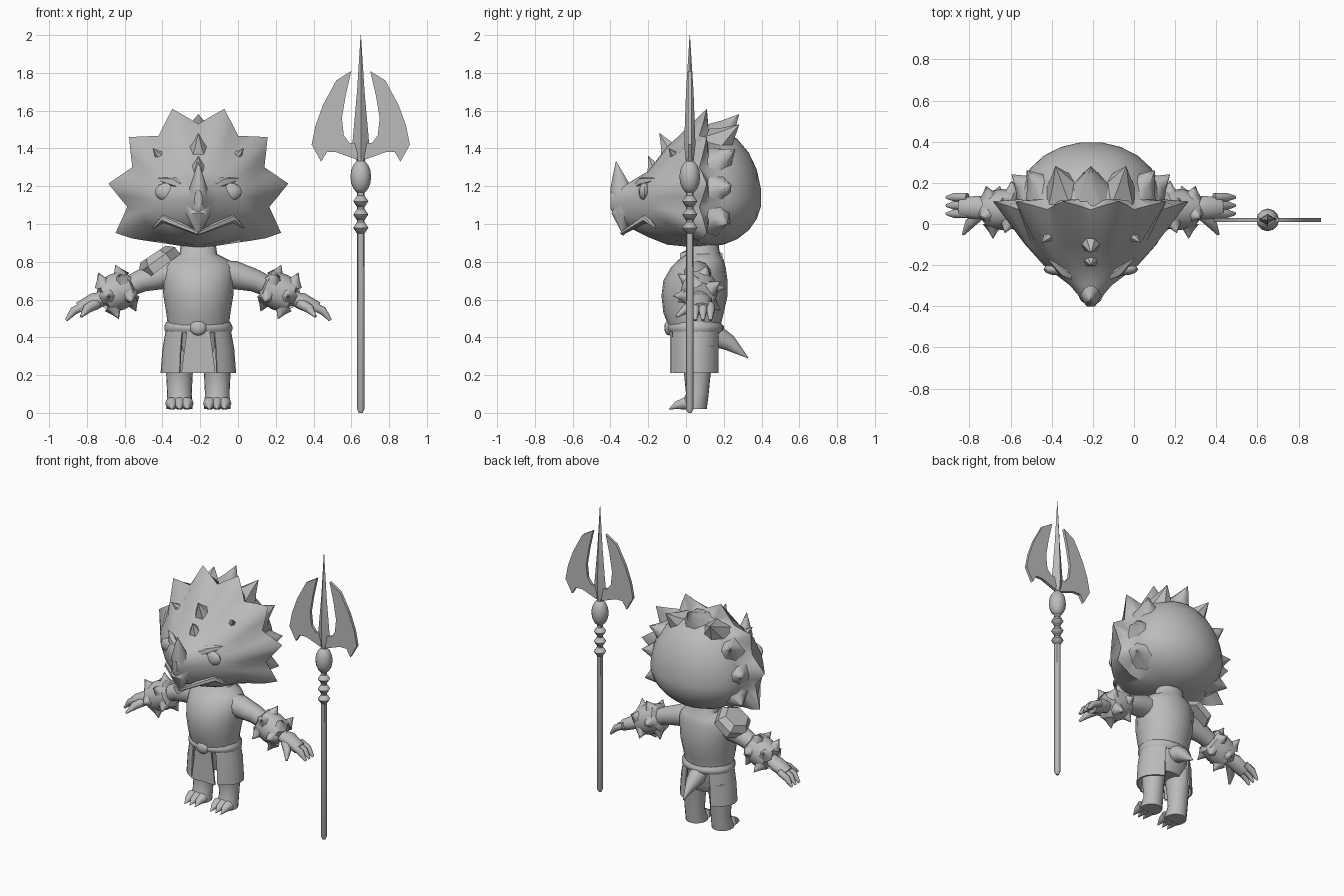
import bpy, bmesh
from math import sin, cos, pi, radians
from mathutils import Matrix, Vector

cube = bpy.data.objects.get("Cube")
if cube:
    bpy.data.objects.remove(cube, do_unlink=True)

shade = .5
grey = bpy.data.materials.new("plain grey")
grey.use_nodes = True
grey.diffuse_color = (shade, shade, shade, 1)
principled = grey.node_tree.nodes["Principled BSDF"]
principled.inputs["Base Color"].default_value = (shade, shade, shade, 1)

BODY = Vector((-.21, 0, 0))
STAFF = Vector((.65, .02, 0))


def finish(name, bm, origin=BODY, mirrored=False, crease=45):
    """Turn a bmesh into an object, mirrored across its own origin if asked."""
    bmesh.ops.recalc_face_normals(bm, faces=bm.faces)
    mesh = bpy.data.meshes.new(name)
    bm.to_mesh(mesh)
    bm.free()
    mesh.materials.append(grey)
    part = bpy.data.objects.new(name, mesh)
    part.location = origin
    bpy.context.collection.objects.link(part)
    bpy.ops.object.select_all(action="DESELECT")
    part.select_set(True)
    bpy.context.view_layer.objects.active = part
    bpy.ops.object.shade_smooth_by_angle(angle=radians(crease))
    if mirrored:
        part.modifiers.new("Mirror", "MIRROR").use_mirror_merge = False
    return part


def loft(name, rings, **options):
    """Skin a row of closed rings and cap both ends."""
    bm = bmesh.new()
    rows = [[bm.verts.new(point) for point in ring] for ring in rings]
    count = len(rows[0])
    for lower, upper in zip(rows, rows[1:]):
        for i in range(count):
            j = (i + 1) % count
            bm.faces.new((lower[i], lower[j], upper[j], upper[i]))
    bm.faces.new(rows[0])
    bm.faces.new(rows[-1])
    return finish(name, bm, **options)


def circle(sides):
    """Cosine and sine pairs around a full turn."""
    return [(cos(2 * pi * k / sides), sin(2 * pi * k / sides)) for k in range(sides)]


def tube(name, path, radii, sides=10, flat=1, **options):
    """Tapering limb along a path; flat scales its thickness."""
    points = [Vector(p) for p in path]
    rings = []
    for i, point in enumerate(points):
        ahead = points[min(i + 1, len(points) - 1)]
        behind = points[max(i - 1, 0)]
        along = (ahead - behind).normalized()
        across = Vector((1, 0, 0)) if abs(along.x) < .1 else along.cross(Vector((0, 1, 0))).normalized()
        up = across.cross(along).normalized()
        across = along.cross(up)
        rings.append([point + radii[i] * (across * c * flat + up * s) for c, s in circle(sides)])
    return loft(name, rings, **options)


def spike(name, base, tip, radius, **options):
    """Pointed thorn with a flared foot."""
    base, tip = Vector(base), Vector(tip)
    return tube(name, [base, base.lerp(tip, .5), tip], [radius, radius * .45, .002],
                sides=6, crease=50, **options)


def stack(name, rows, sides=20, centre=0, **options):
    """Pile of ellipses, each given as height, half width, front and back."""
    return loft(name, [[(centre + width * c, (front + back + (back - front) * s) / 2, z)
                        for c, s in circle(sides)]
                       for z, width, front, back in rows], **options)


def ball(name, centre, size, sides=12, layers=8, **options):
    bm = bmesh.new()
    place = Matrix.Translation(centre) @ Matrix.Diagonal((*size, 1))
    bmesh.ops.create_uvsphere(bm, u_segments=sides, v_segments=layers, radius=1, matrix=place)
    return finish(name, bm, **options)


def plate(name, outline, front, back, **options):
    """Flat outline in x and z with thickness along y."""
    return loft(name, [[(x, y, z) for x, z in outline] for y in (front, back)], crease=30, **options)


# Head: a spiked frill in the middle, a pointed face before it, a dome behind
HEAD = 1.13
STEPS = range(-22, 23)


def head_angle(step):
    return radians(90 - 8 * step)


def head_ring(y, width, above, below):
    ring = []
    for step in STEPS:
        c, s = cos(head_angle(step)), sin(head_angle(step))
        ring.append((width * c, y, HEAD + s * (above if s > 0 else below)))
    return ring


def frill_point(step):
    spiky = abs(step) < 16
    rise = 1 - abs(abs(step) % 4 - 2) / 2 if spiky else 0
    c, s = cos(head_angle(step)), sin(head_angle(step))
    reach = .38 + .02 * s + .1 * rise ** 1.3
    x = reach * c
    return (x, .07 + .04 * rise, HEAD + max(reach * s, .15 * abs(x) - .26))


face = [head_ring(*row) for row in ((-.4, .02, .05, .05), (-.36, .05, .07, .11),
                                    (-.3, .1, .09, .15), (-.2, .23, .15, .2),
                                    (-.1, .32, .28, .24))]
frill = [frill_point(step) for step in STEPS]
dome = []
for k in range(6):
    c, s = cos(k * pi / 11), sin(k * pi / 11)
    dome.append(head_ring(.12 + .28 * s, .35 * c, .38 * c, .25 * c))
loft("head", face + [frill] + dome, crease=50)

tube("nose_horn", [(0, -.31, 1.1), (0, -.35, 1.2), (0, -.37, 1.33)], [.08, .055, .002], flat=.8)
tube("beak_hook", [(0, -.28, 1.1), (0, -.34, 1.04), (0, -.33, .94)], [.09, .06, .003])
spike("forehead_spike", (0, -.07, 1.36), (0, -.14, 1.48), .08)
spike("bridge_spike", (0, -.16, 1.27), (0, -.2, 1.36), .06)
spike("brow_spikes", (.17, -.03, 1.32), (.24, -.09, 1.4), .06, mirrored=True)

# Second row of broad spikes fanned over the dome
spike("crest_spike_top", (0, .16, HEAD + .32), (0, .28, HEAD + .45), .12)
for k in range(4):
    turn = radians(64 - 27 * k)
    c, s = cos(turn), sin(turn)
    spike(f"crest_spikes_{k}", (.29 * c, .16, HEAD + .32 * s), (.39 * c, .28 - .02 * k, HEAD + .44 * s),
          .11, mirrored=True)

# Eyes, brows and lips
ball("eyes", (.16, -.22, 1.17), (.07, .03, .05), mirrored=True)
tube("brows", [(.05, -.28, 1.18), (.13, -.23, 1.22), (.23, -.14, 1.24)],
     [.01, .03, .005], sides=6, mirrored=True)
tube("lips", [(.24, -.16, .98), (.18, -.21, 1.03), (0, -.34, .95)],
     [.005, .025, .01], sides=6, mirrored=True)

# Arms with spiked cuffs
tube("arms", [(.1, .06, .74), (.19, .06, .73), (.3, .07, .7), (.52, .07, .6)],
     [.07, .075, .06, .04], mirrored=True)
axis = Vector((.9, 0, -.4)).normalized()
across = Vector((0, 1, 0))
over = axis.cross(across)
cuff = Vector((.43, .07, .64))
tube("cuffs", [cuff + axis * shift for shift in (-.09, -.08, 0, .07, .08)],
     [.07, .09, .1, .09, .06], sides=12, mirrored=True)
for k, (c, s) in enumerate(circle(10)):
    outward = across * c + over * s
    edge = cuff + axis * (.05 if k % 2 else -.05)
    spike(f"cuff_spikes_{k}", edge + outward * .07, edge + outward * .14, .05, mirrored=True)

# Hands
tube("palms", [(.49, .07, .61), (.55, .08, .59), (.63, .08, .55)], [.045, .06, .05],
     flat=.75, mirrored=True)
for k in range(3):
    y = .05 + .04 * k
    tube(f"fingers_{k}", [(.6, y, .57), (.66, y, .54), (.7, y, .49)],
         [.022, .022, .008], mirrored=True)
tube("thumbs", [(.54, .05, .58), (.59, 0, .55), (.62, -.05, .51)], [.03, .025, .007], mirrored=True)

# Legs and clawed feet
HIP = .1
stack("legs", [(.02, .07, -.04, .11), (.1, .065, 0, .12), (.2, .07, -.01, .13), (.36, .08, -.04, .16)],
      centre=HIP, mirrored=True)
for k in (-1, 0, 1):
    x = HIP + .04 * k
    tube(f"claws_{k + 2}", [(x, 0, .05), (x, -.05, .04), (x, -.09, .02)],
         [.035, .022, .002], mirrored=True)

# Torso, belt, cloth and tail
stack("torso", [(.28, .12, -.03, .14), (.34, .16, -.05, .17), (.45, .16, -.09, .18),
                (.53, .17, -.12, .2), (.62, .185, -.13, .22), (.7, .19, -.12, .22),
                (.77, .19, -.08, .21), (.81, .16, -.04, .2), (.84, .1, 0, .18), (.91, .09, .03, .17)])
stack("belt", [(.42, .17, -.08, .18), (.44, .18, -.1, .2), (.46, .18, -.1, .2), (.48, .17, -.08, .18)])
ball("belt_knot", (0, -.09, .45), (.045, .025, .04))
plate("front_cloth", [(-.06, .44), (.06, .44), (.09, .21), (-.09, .21)], -.085, -.075)
tube("tail", [(0, .13, .42), (0, .23, .37), (0, .33, .29)], [.07, .045, .002])


def hip_ring(z, width):
    """Thin crescent around the outside of one hip."""
    sweep = [radians(12 * step) for step in range(-5, 6)]
    outer = [(width * cos(a), .05 + .14 * sin(a), z) for a in sweep]
    inner = [((width - .01) * cos(a), .05 + .13 * sin(a), z) for a in reversed(sweep)]
    return outer + inner


loft("hip_panels", [hip_ring(.45, .17), hip_ring(.34, .19), hip_ring(.21, .2)], mirrored=True)

# Six-sided shoulder guard worn on the right only
tube("right_shoulder_guard", [(-.19, .08, .77), (-.22, .08, .81), (-.24, .08, .84)],
     [.13, .13, .09], sides=6, flat=.9, crease=25)

# Staff: pole, turned beads and knob
stack("staff_pole", [(0, .01, -.01, .01), (.02, .02, -.02, .02), (1.35, .02, -.02, .02)],
      sides=8, origin=STAFF)
for k in range(3):
    ball(f"staff_bead_{k}", (0, 0, .98 + .07 * k), (.04, .04, .06), sides=8, layers=2, origin=STAFF)
ball("staff_knob", (0, 0, 1.25), (.055, .055, .09), origin=STAFF)

# Three-pronged blade
stack("centre_prong", [(1.33, .02, -.02, .02), (1.42, .045, -.03, .03),
                       (1.7, .02, -.02, .02), (2, .001, -.001, .001)], sides=4, origin=STAFF, crease=20)
wing = [(.05, 1.81), (.13, 1.76), (.2, 1.63), (.24, 1.52), (.26, 1.42), (.21, 1.33),
        (.18, 1.38), (.13, 1.38), (.02, 1.34), (.01, 1.43), (.06, 1.43), (.09, 1.47),
        (.1, 1.56), (.08, 1.68)]
plate("side_blades", wing, -.01, .01, origin=STAFF, mirrored=True)
